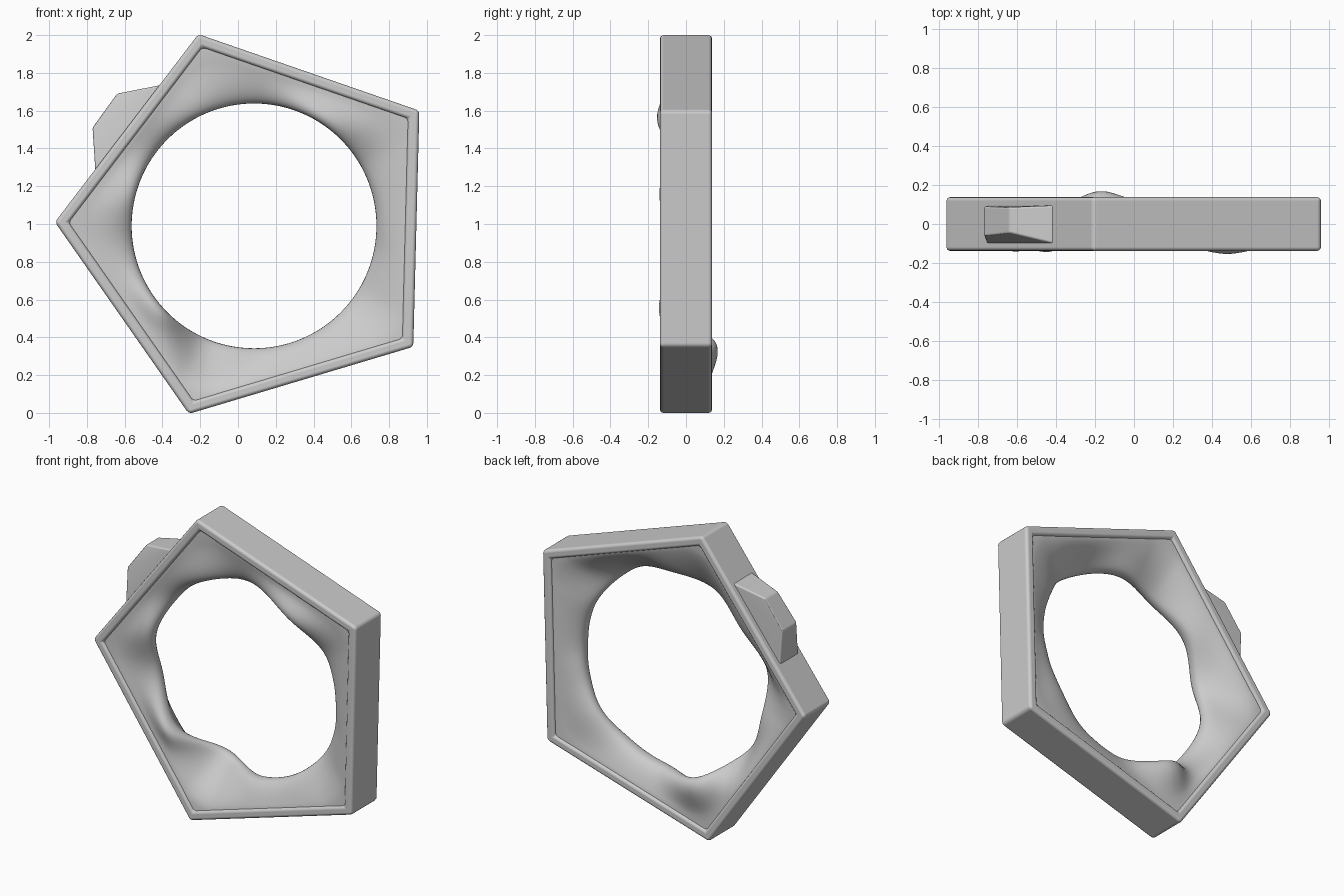
import bpy, bmesh, math
from mathutils import Vector

if "Cube" in bpy.data.objects:
    bpy.data.objects.remove(bpy.data.objects["Cube"])

PENT = [Vector(p) for p in [(-0.21, 2.005), (-0.969, 1.01), (-0.26, -0.005), (0.928, 0.35), (0.96, 1.6)]]
CEN, R = Vector((0.085, 0.99)), 0.648
N = len(PENT)


def finish(name, bm, bevel=0, angle=30):
    bmesh.ops.recalc_face_normals(bm, faces=bm.faces)
    me = bpy.data.meshes.new(name)
    bm.to_mesh(me)
    bm.free()
    ob = bpy.data.objects.new(name, me)
    bpy.context.collection.objects.link(ob)
    bpy.ops.object.select_all(action='DESELECT')
    ob.select_set(True)
    bpy.context.view_layer.objects.active = ob
    bpy.ops.object.shade_smooth_by_angle(angle=math.radians(angle))
    if bevel:
        m = ob.modifiers.new("bevel", 'BEVEL')
        m.width, m.segments = bevel, 3
        m.limit_method = 'ANGLE'
        m.harden_normals = True
    return ob


def inset(poly, d):
    out = []
    for i, p in enumerate(poly):
        a = (poly[i - 1] - p).normalized()
        b = (poly[(i + 1) % N] - p).normalized()
        bis = (a + b).normalized()
        out.append(p + bis * d / math.sin(a.angle(b) / 2))
    return out


def skin(bm, loops, closed):
    n = len(loops[0])
    for k in range(len(loops) if closed else len(loops) - 1):
        a, b = loops[k], loops[(k + 1) % len(loops)]
        for i in range(n):
            j = (i + 1) % n
            bm.faces.new((a[i], a[j], b[j], b[i]))


# pentagonal outer frame
bm = bmesh.new()
inner = inset(PENT, 0.06)
loops = [[bm.verts.new((p.x, y, p.y)) for p in poly]
         for poly, y in ((PENT, -0.138), (PENT, 0.138), (inner, 0.138), (inner, -0.138))]
skin(bm, loops, True)
finish("pentagon_frame", bm, 0.02)

# wavy liner: neck depth by angle (degrees, y)
KEYS = [(0, 0), (25, 0), (55, -0.105), (90, -0.01), (115, -0.06), (140, -0.01), (166, -0.09),
        (192, -0.02), (221, -0.095), (248, 0.125), (278, 0.0), (300, 0), (325, 0.04), (345, 0.02), (360, 0)]


def smooth(t):
    return t * t * (3 - 2 * t)


def key_wave(deg):
    deg %= 360
    for (a, ya), (b, yb) in zip(KEYS, KEYS[1:]):
        if a <= deg <= b:
            return ya + (yb - ya) * smooth((deg - a) / (b - a))


def wave(deg):
    return sum(key_wave(deg + o) for o in range(-5, 6)) / 11


def ray(deg):
    return Vector((math.cos(math.radians(deg)), math.sin(math.radians(deg))))


def reach(deg, poly):
    d, best = ray(deg), 9
    for i in range(N):
        p, e = poly[i] - CEN, poly[(i + 1) % N] - poly[i]
        den = d.x * e.y - d.y * e.x
        if abs(den) > 1e-9:
            t = (p.x * e.y - p.y * e.x) / den
            if t > 0:
                best = min(best, t)
    return best


wall = inset(PENT, 0.045)
corner = [math.degrees(math.atan2((p - CEN).y, (p - CEN).x)) % 360 for p in wall]
degs = sorted([d for d in range(0, 360, 2) if all(abs(d - c) > 0.8 for c in corner)] + corner)


def rounded(deg):
    # wall distance with softened corners
    r = sum(reach(deg + o, wall) for o in range(-9, 10)) / 19
    return min(r, reach(deg, wall)) - 0.012


STEPS = [(k / 12) ** 1.9 for k in range(13)] + [None]
sections = [(s, -1) for s in reversed(STEPS)] + [(s, 1) for s in STEPS[1:]]
bm = bmesh.new()
loops = []
for s, side in sections:
    loop = []
    for deg in degs:
        # None is the final ring, tucked into the frame wall
        t = 1 if s is None else s
        r = reach(deg, wall) if s is None else R + (rounded(deg) - R) * s
        p = CEN + ray(deg) * r
        y = wave(deg) * (1 - smooth(t)) + side * 0.122 * t ** 0.43
        loop.append(bm.verts.new((p.x, y, p.y)))
    loops.append(loop)
skin(bm, loops, False)
finish("wavy_liner", bm, 0, 60)

# small tapered lug on the upper left side
bm = bmesh.new()
for x, z, y0, y1 in [(-0.41, 1.735, -0.1, 0.095), (-0.64, 1.69, -0.045, 0.085),
                     (-0.77, 1.51, -0.06, 0.09), (-0.755, 1.28, -0.1, 0.095),
                     (-0.40, 1.69, -0.1, 0.095), (-0.71, 1.28, -0.1, 0.095)]:
    for y in (y0, y1):
        bm.verts.new((x, y, z))
bmesh.ops.convex_hull(bm, input=bm.verts)
bmesh.ops.dissolve_limit(bm, angle_limit=0.03, verts=bm.verts, edges=bm.edges)
finish("side_lug", bm, 0.01)
